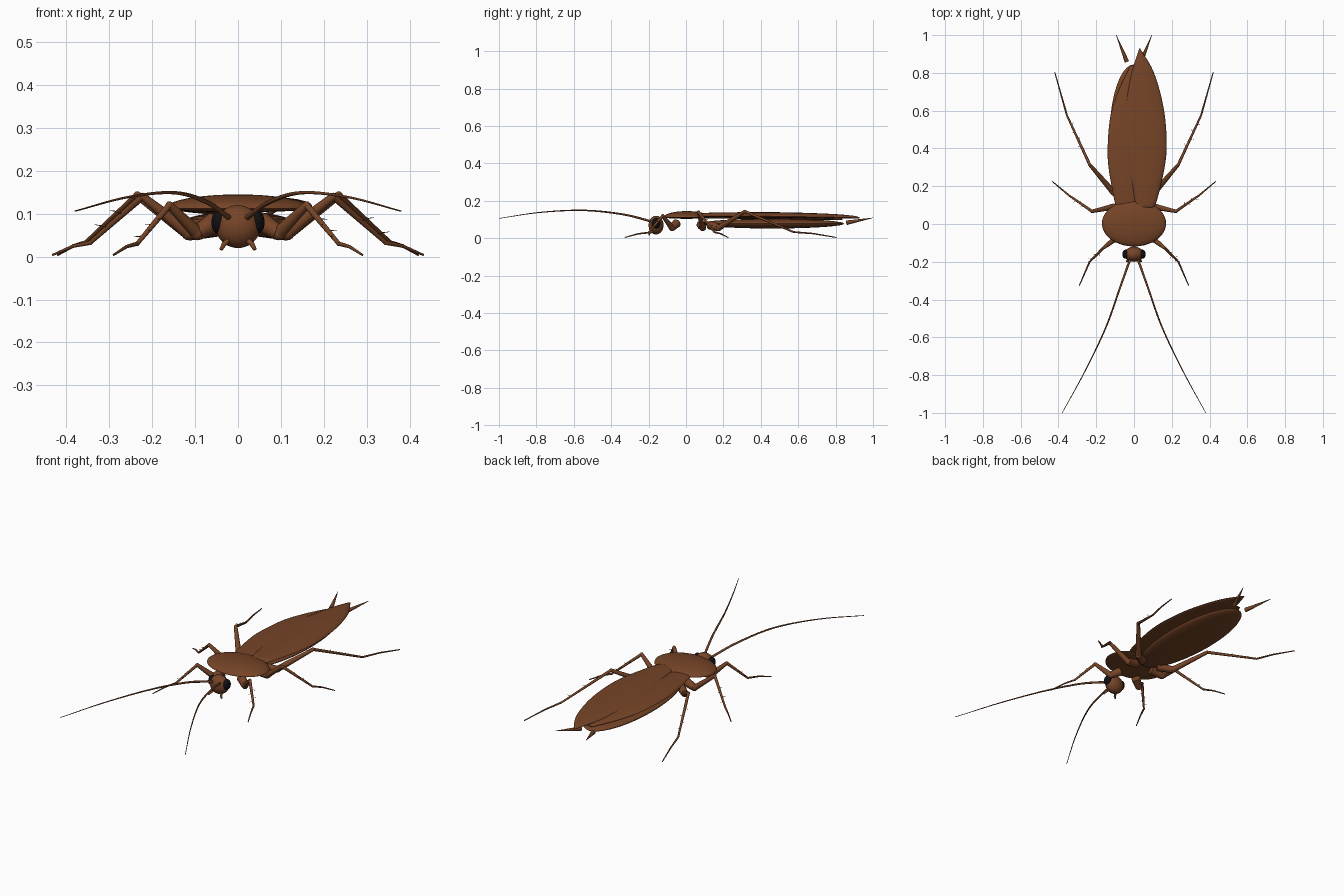
import bpy, bmesh, math
from mathutils import Vector, Matrix

cube = bpy.data.objects.get("Cube")
if cube:
    bpy.data.objects.remove(cube, do_unlink=True)


def material(name, rgb):
    m = bpy.data.materials.new(name)
    m.use_nodes = True
    m.diffuse_color = (*rgb, 1)
    m.node_tree.nodes["Principled BSDF"].inputs["Base Color"].default_value = (*rgb, 1)
    return m


BROWN = material("chestnut brown", (0.18, 0.058, 0.02))
BLACK = material("eye black", (0.005, 0.005, 0.006))


def finish(bm, name, mat=BROWN):
    bmesh.ops.recalc_face_normals(bm, faces=bm.faces)
    mesh = bpy.data.meshes.new(name)
    bm.to_mesh(mesh)
    bm.free()
    mesh.materials.append(mat)
    obj = bpy.data.objects.new(name, mesh)
    bpy.context.collection.objects.link(obj)
    bpy.ops.object.select_all(action="DESELECT")
    obj.select_set(True)
    bpy.context.view_layer.objects.active = obj
    bpy.ops.object.shade_smooth_by_angle(angle=math.radians(40))
    return obj


def skin(bm, rings):
    """Bridge equal rings of points and cap both ends."""
    loops = [[bm.verts.new(p) for p in ring] for ring in rings]
    n = len(loops[0])
    for a, b in zip(loops, loops[1:]):
        for i in range(n):
            j = (i + 1) % n
            bm.faces.new((a[i], a[j], b[j], b[i]))
    bm.faces.new(loops[0])
    bm.faces.new(loops[-1])


def tube(bm, points, radii, sides=10):
    """Round tapered tube along a path."""
    pts = [Vector(p) for p in points]
    rings = []
    for i, p in enumerate(pts):
        d = (pts[min(i + 1, len(pts) - 1)] - pts[max(i - 1, 0)]).normalized()
        u = d.cross(Vector((0, 0, 1))).normalized()
        v = d.cross(u)
        angles = [math.tau * k / sides for k in range(sides)]
        rings.append([p + radii[i] * (u * math.cos(a) + v * math.sin(a)) for a in angles])
    skin(bm, rings)


def ellipsoid(name, centre, size, mat=BROWN, under=1.0):
    """Ellipsoid whose lower half can be flattened."""
    bm = bmesh.new()
    bmesh.ops.create_uvsphere(bm, u_segments=40, v_segments=20, radius=1)
    for v in bm.verts:
        if v.co.z < 0:
            v.co.z *= under
    bm.transform(Matrix.Translation(centre) @ Matrix.Diagonal((*size, 1)))
    return finish(bm, name, mat)


def smooth_path(ctrl, steps):
    """Catmull-Rom interpolation of a few control tuples."""
    c = [Vector(p) for p in ctrl]
    c = [2 * c[0] - c[1]] + c + [2 * c[-1] - c[-2]]
    out = []
    for a, b, d, e in zip(c, c[1:], c[2:], c[3:]):
        for s in range(steps):
            t = s / steps
            out.append(0.5 * (2 * b + (d - a) * t + (2 * a - 5 * b + 4 * d - e) * t * t
                              + (3 * b - a - 3 * d + e) * t ** 3))
    return out + [c[-2]]


def wing(name, outline, z, thick):
    """Lens-section wing; outline rows are (y, left x, right x)."""
    rows = smooth_path(outline, 6)
    bm = bmesh.new()
    rings = []
    for k, (y, left, right) in enumerate(rows):
        t = k / (len(rows) - 1)
        h = thick * (0.25 + 0.75 * math.sin(math.pi * t) ** 0.6) if 0 < t < 1 else thick * 0.1
        mid, half = (left + right) / 2, max((right - left) / 2, 0.001)
        ring = []
        for i in range(24):
            a = math.tau * i / 24
            s = math.sin(a)
            ring.append((mid + half * math.cos(a), y, z - 0.012 * t * t + h * s * (1 if s > 0 else 0.4)))
        rings.append(ring)
    skin(bm, rings)
    return finish(bm, name)


# Body
ellipsoid("head", (0, -0.16, 0.07), (0.052, 0.04, 0.05))
ellipsoid("pronotum", (0, 0.003, 0.112), (0.17, 0.122, 0.033), under=0.25)
ellipsoid("abdomen", (0, 0.46, 0.078), (0.13, 0.385, 0.026))

# Overlapping wings
wing("left_wing", [(0.08, 0.01, 0.09), (0.12, 0.005, 0.12), (0.33, -0.037, 0.167), (0.49, -0.05, 0.171),
                   (0.65, -0.042, 0.15), (0.81, -0.01, 0.102), (0.93, 0.028, 0.032)], 0.12, 0.022)
wing("right_wing", [(0.08, -0.09, 0.0), (0.13, -0.105, 0.02), (0.3, -0.135, 0.045), (0.42, -0.139, 0.06),
                    (0.57, -0.125, 0.065), (0.7, -0.085, 0.055), (0.84, -0.018, 0.01)], 0.112, 0.02)

# Joints of each leg: hip, coxa end, knee, ankle, foot
LEGS = {
    "front": [(0.055, -0.05, 0.08), (0.095, -0.075, 0.055), (0.16, -0.125, 0.12),
              (0.235, -0.2, 0.03), (0.29, -0.327, 0.004)],
    "middle": [(0.05, 0.08, 0.072), (0.115, 0.09, 0.055), (0.222, 0.067, 0.14),
               (0.345, 0.152, 0.032), (0.432, 0.225, 0.004)],
    "hind": [(0.05, 0.13, 0.07), (0.115, 0.175, 0.055), (0.235, 0.315, 0.143),
             (0.355, 0.575, 0.033), (0.42, 0.805, 0.004)],
}

for side, sx in (("left", 1), ("right", -1)):
    flip = lambda p: Vector((p[0] * sx, p[1], p[2]))

    # Legs with spiny shins
    for pair, joints in LEGS.items():
        hip, coxa, knee, ankle, foot = [flip(p) for p in joints]
        bm = bmesh.new()
        tube(bm, [hip, coxa], [0.024, 0.018], 14)
        tube(bm, [coxa, knee], [0.016, 0.009], 12)
        tube(bm, [knee, ankle], [0.008, 0.005])
        bend = ankle.lerp(foot, 0.45) + Vector((0, 0, 0.005))
        tube(bm, [ankle, bend, foot], [0.005, 0.004, 0.0025])
        for joint, r in ((coxa, 0.017), (knee, 0.009), (ankle, 0.0055)):
            bmesh.ops.create_uvsphere(bm, u_segments=12, v_segments=8, radius=r,
                                      matrix=Matrix.Translation(joint))
        shin = (ankle - knee).normalized()
        out = shin.cross(Vector((0, 0, 1))).normalized()
        lift = out.cross(shin)
        for k, t in enumerate((0.35, 0.5, 0.65, 0.8)):
            root = knee.lerp(ankle, t)
            way = out * (1 if k % 2 else -1) + shin * 0.6 + lift * 0.4
            tube(bm, [root, root + way * 0.018], [0.0018, 0.0004], 5)
        finish(bm, f"{side}_{pair}_leg")

    # Antenna
    bm = bmesh.new()
    path = smooth_path([flip(p) for p in ((0.02, -0.185, 0.09), (0.075, -0.34, 0.128), (0.15, -0.55, 0.149),
                                          (0.26, -0.78, 0.138), (0.38, -1.0, 0.106))], 8)
    tube(bm, path, [0.0065 - 0.005 * k / (len(path) - 1) for k in range(len(path))])
    finish(bm, f"{side}_antenna")

    # Mouth feeler
    bm = bmesh.new()
    tube(bm, [flip((0.022, -0.175, 0.04)), flip((0.033, -0.195, 0.028)), flip((0.04, -0.198, 0.016))],
         [0.007, 0.006, 0.004])
    finish(bm, f"{side}_palp")

    # Tail spike
    bm = bmesh.new()
    tube(bm, [flip((0.038, 0.86, 0.083)), flip((0.094, 1.0, 0.109))], [0.012, 0.001], 12)
    finish(bm, f"{side}_tail_spike")

    # Eye
    ellipsoid(f"{side}_eye", (0.044 * sx, -0.16, 0.08), (0.018, 0.024, 0.028), BLACK)
